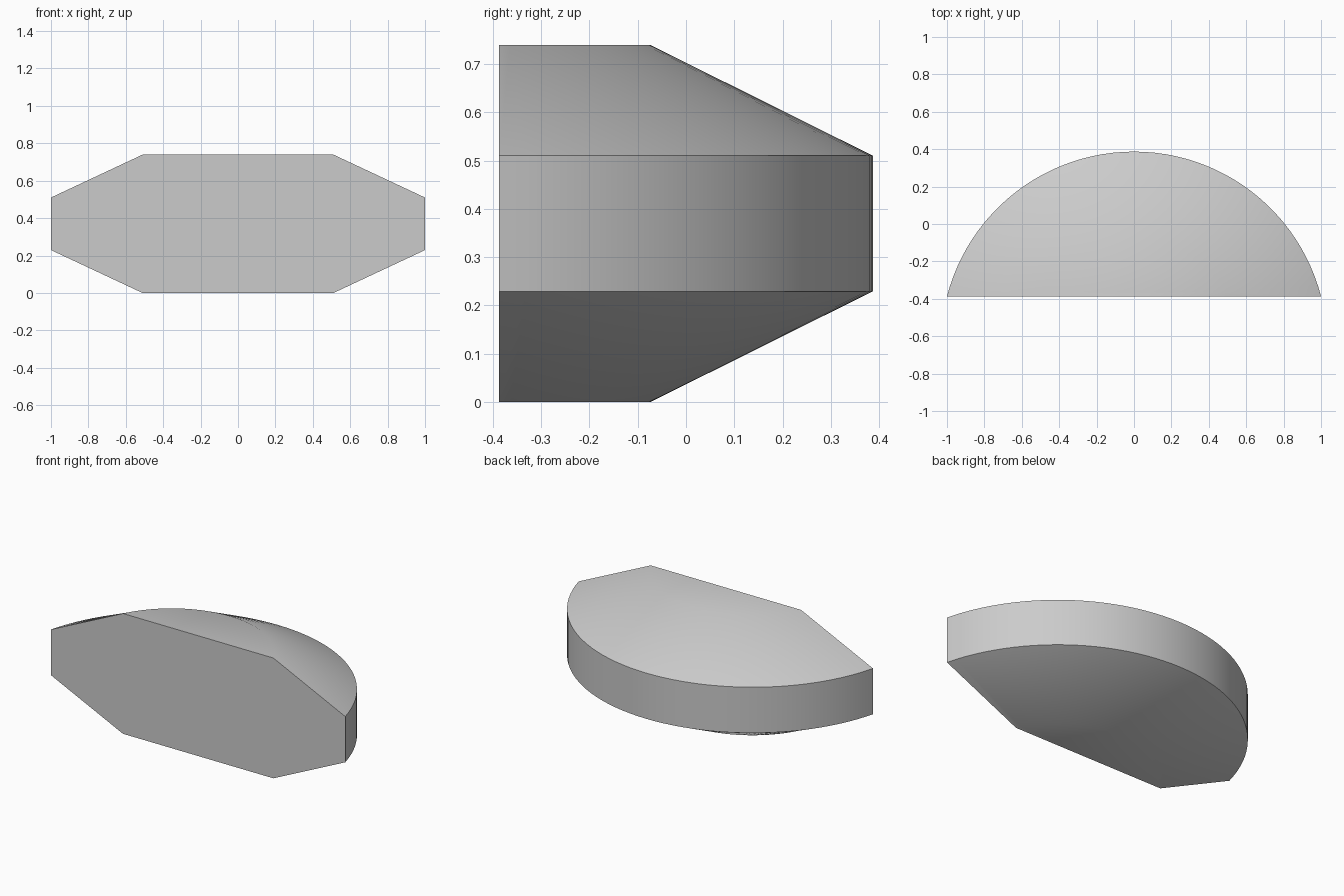
import bpy, bmesh, math

cube = bpy.data.objects.get("Cube")
if cube:
    bpy.data.objects.remove(cube, do_unlink=True)

SEGMENTS = 48
CENTRE_Y = -0.646
FRONT_Y = -0.387
OUTER, INNER = 1.033, 0.573

# One flat grey for the whole body
grey = bpy.data.materials.new("light grey")
grey.use_nodes = True
colour = (0.6, 0.6, 0.6, 1)
grey.diffuse_color = colour
grey.node_tree.nodes["Principled BSDF"].inputs["Base Color"].default_value = colour


def arc(bm, radius, z):
    """Arc around the back that starts and ends on the flat front plane."""
    start = math.asin((FRONT_Y - CENTRE_Y) / radius)
    sweep = math.pi - 2 * start
    angles = [start + sweep * i / SEGMENTS for i in range(SEGMENTS + 1)]
    return [bm.verts.new((radius * math.cos(a), CENTRE_Y + radius * math.sin(a), z))
            for a in angles]


# Stacked arcs: lower taper, upright band, upper taper
bm = bmesh.new()
profile = [(INNER, 0), (OUTER, 0.229), (OUTER, 0.51), (INNER, 0.739)]
arcs = [arc(bm, r, z) for r, z in profile]
for low, high in zip(arcs, arcs[1:]):
    for i in range(SEGMENTS):
        bm.faces.new((low[i], low[i + 1], high[i + 1], high[i]))

# Flat bottom, top and front
bm.faces.new(arcs[0])
bm.faces.new(arcs[-1])
bm.faces.new([a[0] for a in arcs] + [a[-1] for a in reversed(arcs)])
bmesh.ops.recalc_face_normals(bm, faces=bm.faces)

mesh = bpy.data.meshes.new("half_round_body")
bm.to_mesh(mesh)
bm.free()
mesh.materials.append(grey)
body = bpy.data.objects.new("half_round_body", mesh)
bpy.context.collection.objects.link(body)

# Smooth round surfaces, keep the rim edges sharp
bpy.ops.object.select_all(action="DESELECT")
body.select_set(True)
bpy.context.view_layer.objects.active = body
bpy.ops.object.shade_smooth_by_angle(angle=math.radians(30))
